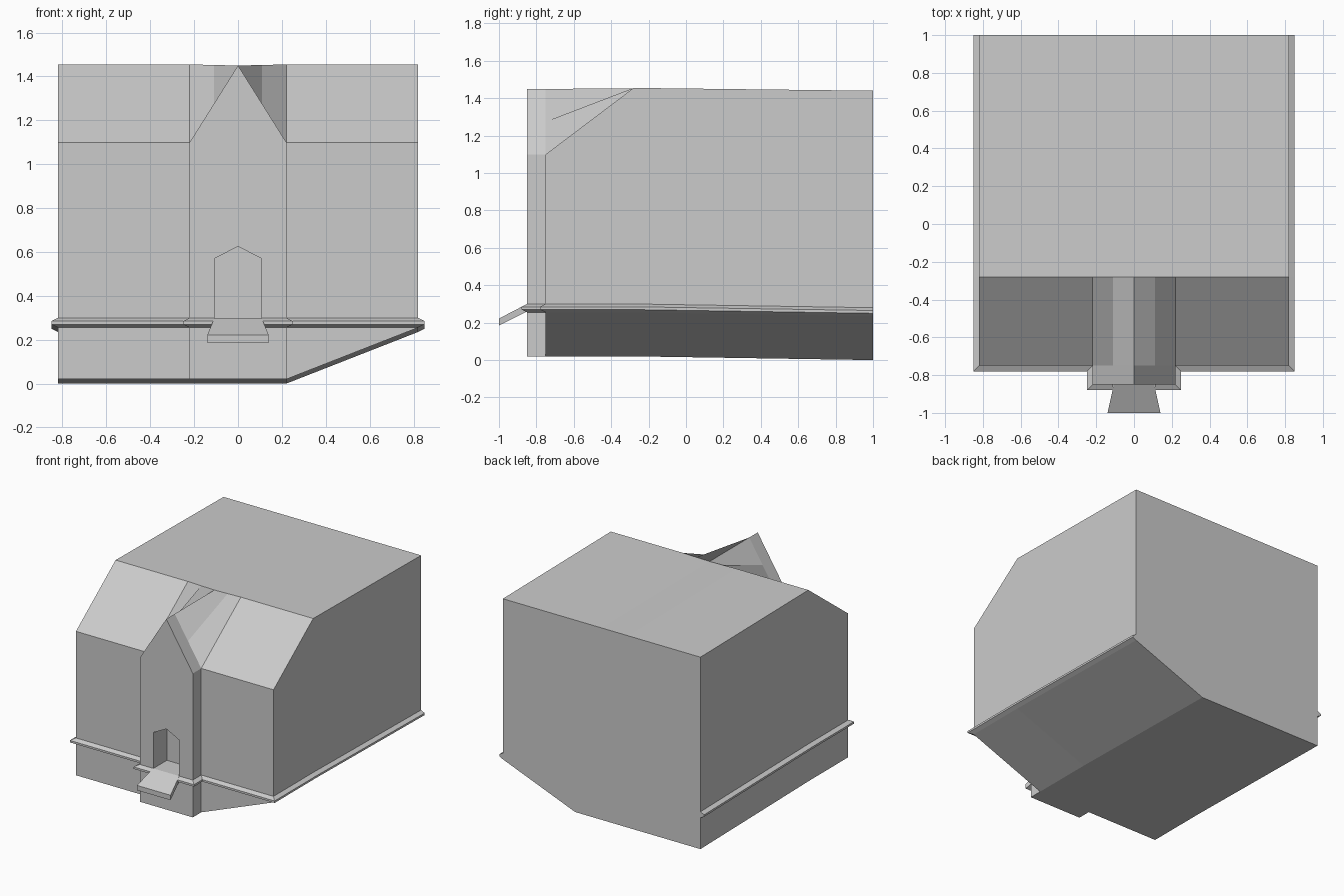
import bpy, bmesh

if "Cube" in bpy.data.objects:
    bpy.data.objects.remove(bpy.data.objects["Cube"])


def rise(y):
    """The structure sinks slightly toward the back."""
    return 0.02 if y <= -0.28 else 0.02 * (1 - y) / 1.28


def finish(bm, name):
    bmesh.ops.recalc_face_normals(bm, faces=bm.faces)
    mesh = bpy.data.meshes.new(name)
    bm.to_mesh(mesh)
    bm.free()
    obj = bpy.data.objects.new(name, mesh)
    bpy.context.collection.objects.link(obj)
    return obj


def bridge(bm, a, b, closed=True):
    n = len(a)
    for i in range(n if closed else n - 1):
        j = (i + 1) % n
        bm.faces.new((a[i], a[j], b[j], b[i]))


def loft(name, sections):
    """Closed solid through matching sections of 3D points."""
    bm = bmesh.new()
    rings = [[bm.verts.new(p) for p in s] for s in sections]
    for a, b in zip(rings, rings[1:]):
        bridge(bm, a, b)
    bm.faces.new(rings[0])
    bm.faces.new(rings[-1])
    return finish(bm, name)


# Main building: cross-sections along y, the middle of the roof swells into a gable
bm = bmesh.new()


def section(y, eave, quarter, peak):
    low = rise(y)
    outline = [(-0.82, low), (-0.22, low), (0.22, low), (0.82, 0.235 + low),
               (0.82, eave), (0.22, eave), (0.11, quarter), (0, peak),
               (-0.11, quarter), (-0.22, eave), (-0.82, eave)]
    return [bm.verts.new((x, y, z)) for x, z in outline]


back = section(1.0, 1.44, 1.44, 1.44)
ridge = section(-0.28, 1.455, 1.452, 1.45)
front = section(-0.75, 1.1, 1.275, 1.45)
bridge(bm, back, ridge)
bridge(bm, ridge, front)
bm.faces.new(back)
bm.faces.new([front[i] for i in (0, 1, 9, 10)])
bm.faces.new([front[i] for i in (2, 3, 4, 5)])
# Projecting entrance bay
bay = [front[i] for i in (1, 2, 5, 6, 7, 8, 9)]
bay_end = [bm.verts.new((v.co.x, -0.85, v.co.z)) for v in bay]
bridge(bm, bay, bay_end)
bm.faces.new(bay_end)
building = finish(bm, "building")

# Doorway recess
door = [(-0.107, 0.3), (0.107, 0.3), (0.107, 0.57), (0, 0.625), (-0.107, 0.57)]
cutter = loft("door_cutter", [[(x, y, z) for x, z in door] for y in (-0.95, -0.69)])
cutter.hide_render = True
cutter.hide_set(True)
cut = building.modifiers.new("doorway", 'BOOLEAN')
cut.operation = 'DIFFERENCE'
cut.solver = 'EXACT'
cut.object = cutter

# Ledge running around the walls: path point plus outward direction
path = [(0.82, 1, 1, 0), (0.82, -0.28, 1, 0), (0.82, -0.75, 1, -1),
        (0.22, -0.75, 1, -1), (0.22, -0.85, 1, -1), (0.11, -0.85, 0, -1)]
profile = [(0, 0.28), (0.03, 0.265), (0.03, 0.25), (0, 0.235)]
ledge = loft("ledge", [[(x + dx * o, y + dy * o, z + rise(y)) for o, z in profile]
                       for x, y, dx, dy in path])
ledge.modifiers.new("mirror", 'MIRROR')

# Sloping door ramp
loft("door_ramp", [[(-w, y, lo), (w, y, lo), (w, y, hi), (-w, y, hi)]
                   for y, w, lo, hi in ((-0.85, 0.107, 0.26, 0.3),
                                        (-1.0, 0.14, 0.185, 0.222))])
